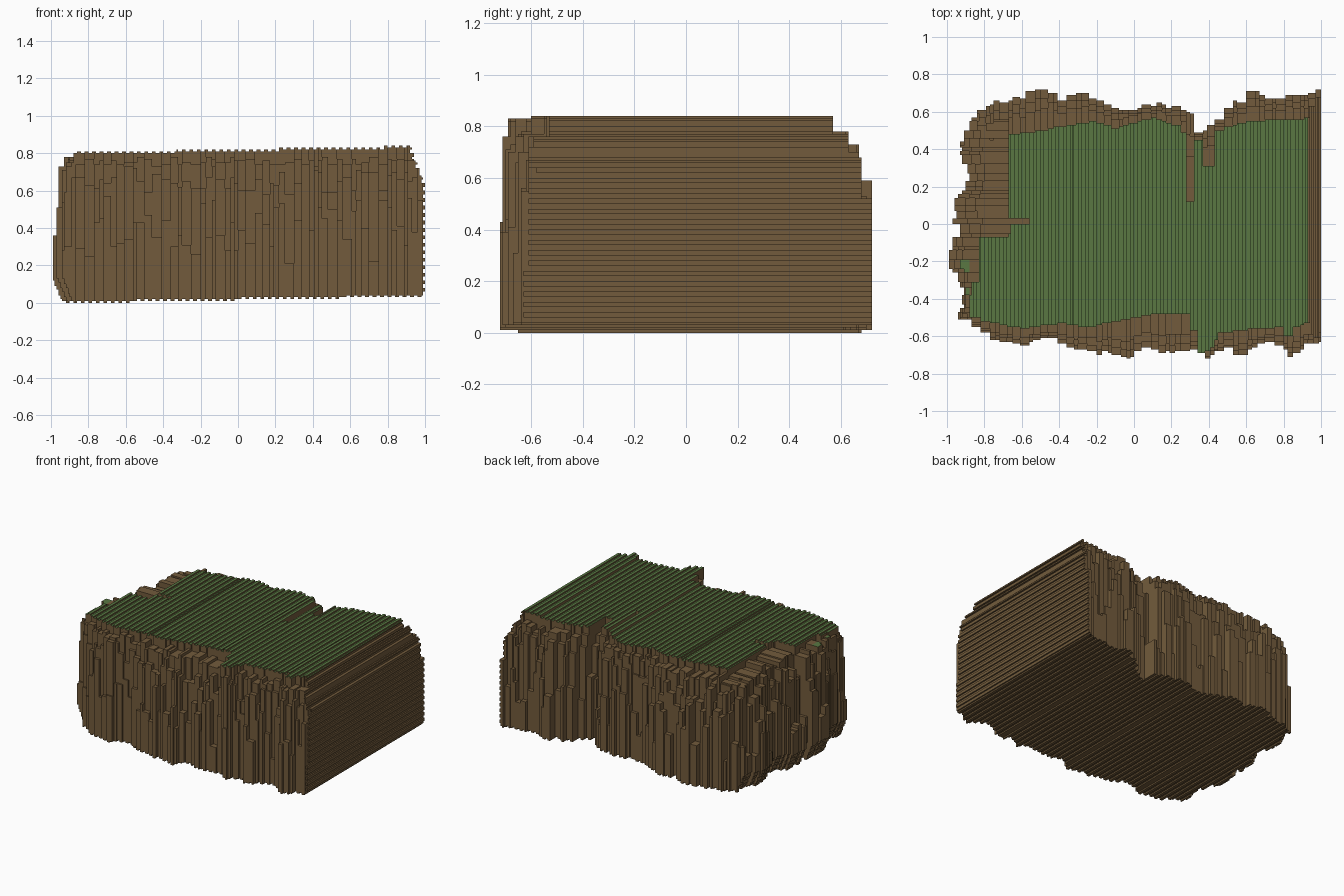
import bpy, random

if "Cube" in bpy.data.objects:
    bpy.data.objects.remove(bpy.data.objects["Cube"])

random.seed(7)
C = 0.01                      # cell size of the block grid
NX, NY, NZ = 200, 144, 85
X0, Y0 = -1.0, -0.72


def interp(pts, x):
    if x <= pts[0][0]:
        return pts[0][1]
    for (a, u), (b, v) in zip(pts, pts[1:]):
        if x <= b:
            return u + (v - u) * (x - a) / (b - a)
    return pts[-1][1]


# outlines seen from above: foot of the cliff (outer) and rim of the grass (inner)
front_outer = [(-1, -.42), (-.93, -.5), (-.82, -.55), (-.75, -.62), (-.6, -.65), (-.45, -.6), (-.35, -.65),
               (-.25, -.69), (-.15, -.68), (-.02, -.71), (.06, -.66), (.2, -.69), (.28, -.68), (.33, -.66),
               (.39, -.72), (.5, -.66), (.58, -.71), (.68, -.63), (.75, -.64), (.85, -.71), (.92, -.65), (1, -.64)]
front_inner = [(-1, -.42), (-.9, -.49), (-.78, -.52), (-.6, -.56), (-.4, -.53), (-.25, -.55), (-.15, -.53),
               (0, -.5), (.1, -.48), (.3, -.48), (.33, -.62), (.37, -.71), (.42, -.66), (.46, -.58),
               (.78, -.55), (.82, -.62), (.88, -.54), (1, -.52)]
back_outer = [(-1, .15), (-.94, .4), (-.9, .48), (-.86, .57), (-.78, .64), (-.6, .68), (-.48, .72), (-.38, .67),
              (-.28, .7), (-.2, .66), (-.03, .6), (.1, .64), (.25, .62), (.31, .58), (.35, .48), (.42, .53),
              (.5, .62), (.65, .71), (.75, .66), (.85, .69), (1, .71)]
back_inner = [(-1, .15), (-.9, .42), (-.66, .48), (-.5, .5), (-.35, .53), (-.2, .55), (-.1, .51), (.1, .57),
              (.22, .53), (.285, .47), (.29, .12), (.32, .12), (.325, .45), (.35, .45), (.36, .31), (.44, .31),
              (.45, .5), (.6, .55), (1, .57)]
left_outer = [(-.55, -.92), (-.5, -.93), (-.35, -.9), (-.28, -.95), (-.17, -1), (-.1, -.97), (-.05, -.92),
              (.02, -.97), (.1, -.96), (.17, -.92), (.25, -.87), (.32, -.9), (.4, -.93), (.48, -.91), (.56, -.88)]
left_inner = [(-.55, -.84), (-.5, -.88), (-.3, -.87), (-.29, -.83), (-.09, -.83), (-.08, -.67), (-.01, -.66),
              (0, -.56), (.02, -.56), (.03, -.67), (.72, -.67)]


def top_z(x):
    return .816 + .018 * x


def columns(n, start):
    """Random-width columns; yields per cell (centre, jitter, three step heights)."""
    out = []
    while len(out) < n:
        w = random.randint(2, 5)
        c = start + (len(out) + w / 2) * C
        col = (c, random.uniform(-.012, .012), random.uniform(.2, .6),
               random.uniform(.58, .74), random.uniform(.73, .785))
        out += [col] * w
    return out[:n]


def stepped(col, z, outer, inner, levels):
    """Cliff position at height z: sets back from foot to rim in ledges."""
    c, jit, h1, h2, h3 = col
    t = levels[(z > h1) + (z > h2)] if z <= h3 else 1
    a, b = interp(outer, c), interp(inner, c)
    return a + (b - a) * t + (jit if t < 1 else 0)


front_cols, back_cols = columns(NX, X0), columns(NX, X0)
left_cols = columns(NY, Y0)

# left cliff position for every height and depth cell
left = [[stepped(left_cols[j], (k + .5) * C, left_outer, left_inner, (0, .2, .4))
         + max(0, .13 - k * C) * .4 for j in range(NY)] for k in range(NZ)]

# solid cells: one bit mask along y for every (x, z)
solid = [[0] * (NZ + 2) for _ in range(NX + 2)]
for i in range(NX):
    x = X0 + (i + .5) * C
    tooth = (i // 2) % 2
    kb = max(0, int((.02 + .018 * x) / C) + tooth)
    kt = int(top_z(x) / C) + tooth
    for k in range(kb, kt):
        z = (k + .5) * C
        right = (.99 if z < .63 else .99 - (z - .63) * .38) + ((k // 2) % 2) * C
        if x > right:
            continue
        f = stepped(front_cols[i], z, front_outer, front_inner, (0, .2, .45))
        b = stepped(back_cols[i], z, back_outer, back_inner, (0, .25, .5))
        j0 = max(0, round((f - Y0) / C))
        j1 = min(NY, round((b - Y0) / C))
        if j1 <= j0:
            continue
        m = (1 << j1) - (1 << j0)
        if x < -.5:
            for j in range(j0, j1):
                if x < left[k][j]:
                    m &= ~(1 << j)
        solid[i + 1][k + 1] = m


def runs(m):
    """Start and end of each run of set bits."""
    out, j = [], 0
    while m >> j:
        if m >> j & 1:
            s = j
            while m >> j & 1:
                j += 1
            out.append((s, j))
        else:
            j += 1
    return out


class Part:
    def __init__(self):
        self.ids, self.verts, self.faces = {}, [], []

    def quad(self, *pts):
        face = []
        for p in pts:
            if p not in self.ids:
                self.ids[p] = len(self.verts)
                self.verts.append((X0 + p[0] * C, Y0 + p[1] * C, p[2] * C))
            face.append(self.ids[p])
        self.faces.append(face)

    def build(self, name, material):
        me = bpy.data.meshes.new(name)
        me.from_pydata(self.verts, [], self.faces)
        me.materials.append(material)
        bpy.context.collection.objects.link(bpy.data.objects.new(name, me))


def flat(name, rgb):
    mat = bpy.data.materials.new(name)
    mat.diffuse_color = (*rgb, 1)
    mat.use_nodes = True
    mat.node_tree.nodes["Principled BSDF"].inputs["Base Color"].default_value = mat.diffuse_color
    return mat


# skin the solid cells: long strips along y, small faces front and back
rock, grass = Part(), Part()
for i in range(NX):
    for k in range(NZ):
        m = solid[i + 1][k + 1]
        if not m:
            continue
        is_top = (k + 1) * C > top_z(X0 + i * C) - .02
        for a, b in runs(m & ~solid[i + 1][k + 2]):
            (grass if is_top else rock).quad((i, a, k + 1), (i + 1, a, k + 1), (i + 1, b, k + 1), (i, b, k + 1))
        for a, b in runs(m & ~solid[i + 1][k]):
            rock.quad((i, a, k), (i, b, k), (i + 1, b, k), (i + 1, a, k))
        for a, b in runs(m & ~solid[i + 2][k + 1]):
            rock.quad((i + 1, a, k), (i + 1, b, k), (i + 1, b, k + 1), (i + 1, a, k + 1))
        for a, b in runs(m & ~solid[i][k + 1]):
            rock.quad((i, a, k), (i, a, k + 1), (i, b, k + 1), (i, b, k))
        for a, b in runs(m):
            rock.quad((i, a, k), (i + 1, a, k), (i + 1, a, k + 1), (i, a, k + 1))
            rock.quad((i, b, k), (i, b, k + 1), (i + 1, b, k + 1), (i + 1, b, k))

rock.build("cliff_rock", flat("earth brown", (.17, .105, .045)))
grass.build("grass_top", flat("grass green", (.10, .185, .055)))
